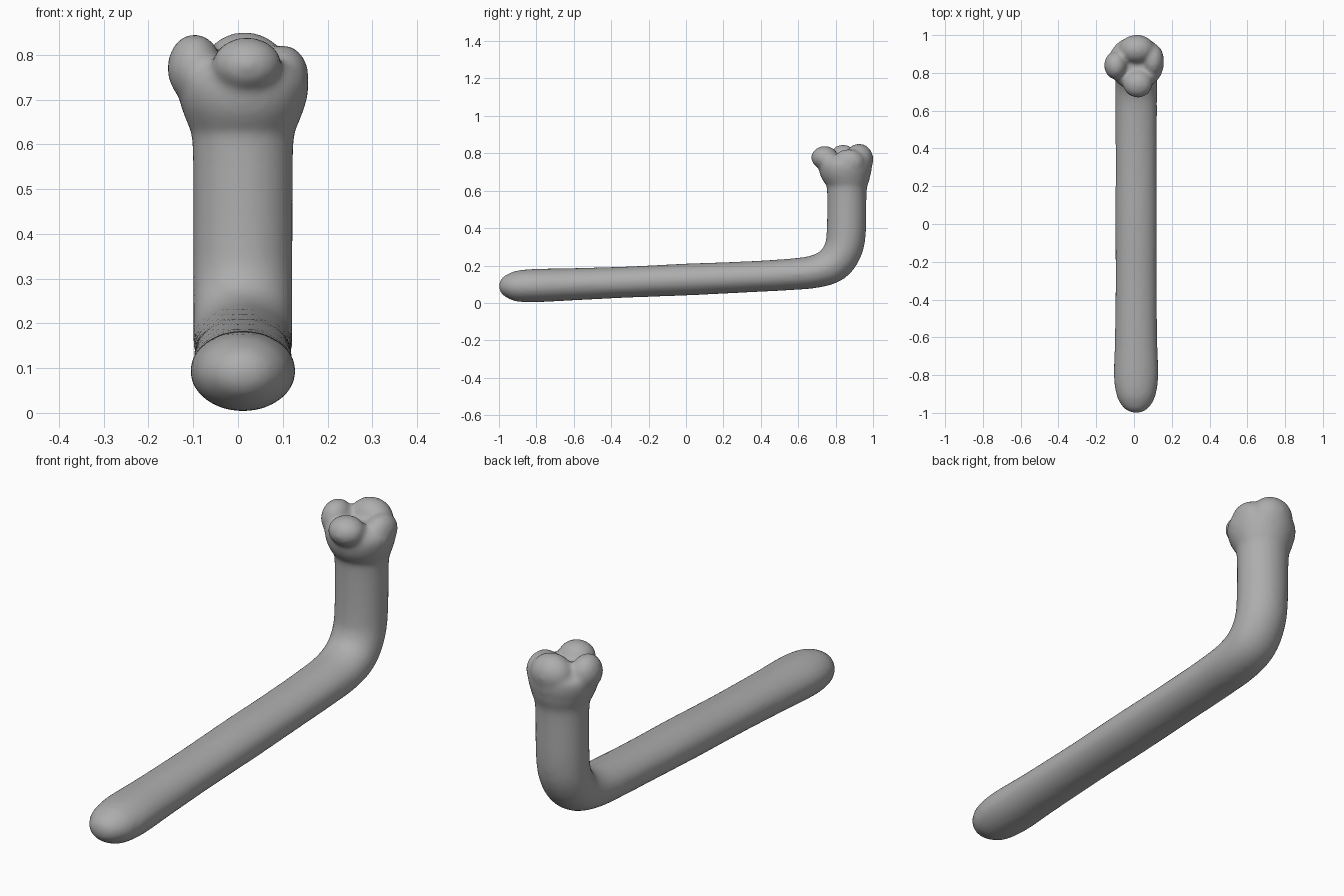
import bpy, bmesh, math
from mathutils import Vector, Matrix

cube = bpy.data.objects.get("Cube")
if cube:
    bpy.data.objects.remove(cube, do_unlink=True)

grey = bpy.data.materials.new("plain grey")
grey.use_nodes = True
colour = (0.42, 0.42, 0.42, 1)
grey.diffuse_color = colour
grey.node_tree.nodes["Principled BSDF"].inputs["Base Color"].default_value = colour

SIDES = 32
bm = bmesh.new()

# Shaft stations: y, z, half width, half thickness
STATIONS = [
    (-1.0, .09, .015, .012), (-.985, .09, .052, .042), (-.95, .09, .084, .066),
    (-.9, .09, .105, .083), (-.8, .093, .118, .089), (-.6, .1, .112, .086),
    (-.3, .112, .109, .083), (0, .125, .11, .085), (.3, .138, .109, .083),
    (.55, .152, .11, .084), (.69, .168, .111, .088), (.785, .207, .111, .098),
    (.838, .28, .111, .102), (.857, .38, .111, .105), (.86, .6, .113, .106),
    (.86, .65, .126, .121), (.855, .7, .143, .139), (.85, .75, .145, .14),
    (.85, .785, .11, .11)]


def smooth_stations(points, steps=4):
    """Pass a smooth curve through the stations."""
    pts = [Vector(p) for p in points]
    pts = [pts[0]] + pts + [pts[-1]]
    for a, b, c, d in zip(pts, pts[1:], pts[2:], pts[3:]):
        for i in range(steps):
            t = i / steps
            yield b + .5 * t * (c - a + t * (2*a - 5*b + 4*c - d + t * (3*(b - c) + d - a)))
    yield pts[-1]


# Bent shaft swept with oval rings
path = list(smooth_stations(STATIONS))
rings = []
for i, p in enumerate(path):
    before, after = path[max(i - 1, 0)], path[min(i + 1, len(path) - 1)]
    tangent = Vector((after[0] - before[0], after[1] - before[1])).normalized()
    ring = []
    for k in range(SIDES):
        angle = math.tau * k / SIDES
        depth = p[3] * math.sin(angle)
        ring.append(bm.verts.new((.011 + p[2] * math.cos(angle),
                                  p[0] - tangent.y * depth, p[1] + tangent.x * depth)))
    rings.append(ring)
for low, high in zip(rings, rings[1:]):
    for k in range(SIDES):
        n = (k + 1) % SIDES
        bm.faces.new((low[k], low[n], high[n], high[k]))
bm.faces.new(rings[0][::-1])
bm.faces.new(rings[-1])

# Knobs of the head: centre, radii
KNOBS = [
    ((-.097, .84, .77), (.061, .075, .077)),   # right knob
    ((.1, .87, .752), (.058, .085, .07)),      # left knob
    ((.02, .742, .777), (.078, .073, .062)),   # front knob
    ((.015, .925, .768), (.095, .077, .083))]  # back knob
for centre, radii in KNOBS:
    bmesh.ops.create_uvsphere(bm, u_segments=32, v_segments=16, radius=1,
                              matrix=Matrix.LocRotScale(Vector(centre), None, Vector(radii)))
bmesh.ops.recalc_face_normals(bm, faces=bm.faces)

mesh = bpy.data.meshes.new("bent_shaft_with_knobbed_head")
bm.to_mesh(mesh)
bm.free()
mesh.materials.append(grey)
body = bpy.data.objects.new("bent_shaft_with_knobbed_head", mesh)
bpy.context.collection.objects.link(body)

# Fuse shaft and knobs into one soft skin
fuse = body.modifiers.new("fuse", 'REMESH')
fuse.mode = 'VOXEL'
fuse.voxel_size = .011
fuse.use_smooth_shade = True
soften = body.modifiers.new("soften", 'SMOOTH')
soften.factor = .5
soften.iterations = 8
